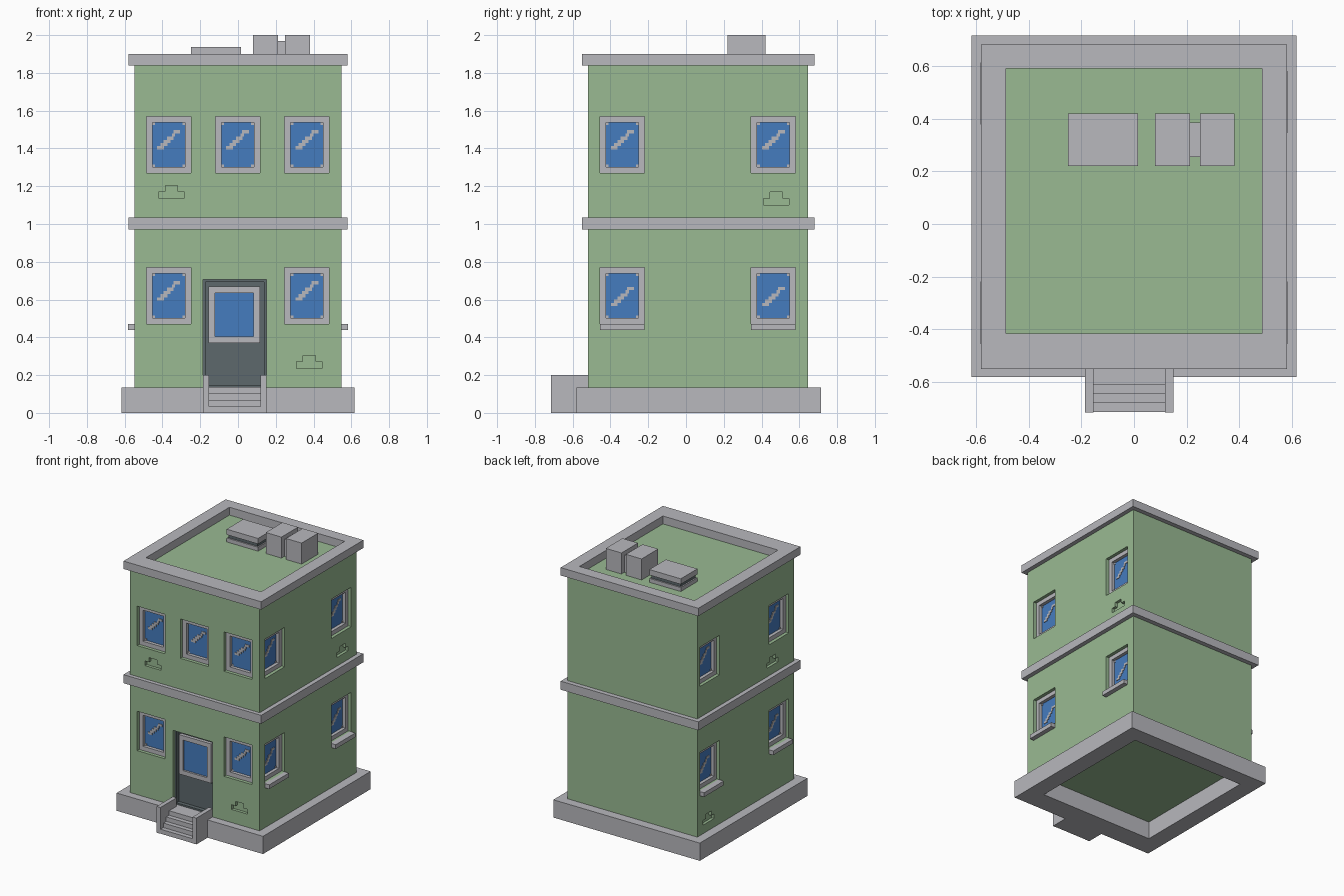
import bpy
import bmesh
from mathutils import Vector

cube = bpy.data.objects.get("Cube")
if cube:
    bpy.data.objects.remove(cube, do_unlink=True)


def make_material(name, rgb):
    m = bpy.data.materials.new(name)
    m.use_nodes = True
    m.diffuse_color = (*rgb, 1)
    m.node_tree.nodes["Principled BSDF"].inputs["Base Color"].default_value = (*rgb, 1)
    return m


MATS = [make_material("wall green", (0.32, 0.49, 0.29)),
        make_material("pale grey", (0.48, 0.48, 0.51)),
        make_material("glass blue", (0.06, 0.20, 0.52)),
        make_material("door slate", (0.11, 0.14, 0.15))]
GREEN, GREY, BLUE, SLATE = range(4)

# Wall extents
X0, X1, Y0, Y1 = -0.547, 0.547, -0.52, 0.645
FLOOR, ROOF = 0.135, 1.84


def front(u, d, z):
    return Vector((u, Y0 + d, z))


def right(u, d, z):
    return Vector((X1 - d, u, z))


def left(u, d, z):
    return Vector((X0 + d, u, z))


def world(x, y, z):
    return Vector((x, y, z))


class Part:
    """Collects coloured prisms into one mesh object."""

    def __init__(self, name):
        self.name = name
        self.bm = bmesh.new()

    def prism(self, outline, d0, d1, mat, side=world):
        a = [self.bm.verts.new(side(u, d0, z)) for u, z in outline]
        b = [self.bm.verts.new(side(u, d1, z)) for u, z in outline]
        faces = [a, b[::-1]]
        for i in range(len(a)):
            j = (i + 1) % len(a)
            faces.append([a[j], a[i], b[i], b[j]])
        for f in faces:
            self.bm.faces.new(f).material_index = mat

    def box(self, u0, u1, d0, d1, z0, z1, mat, side=world):
        self.prism([(u0, z0), (u1, z0), (u1, z1), (u0, z1)], d0, d1, mat, side)

    def frame(self, u0, u1, d0, d1, z0, z1, w, mat, side):
        self.box(u0, u0 + w, d0, d1, z0, z1, mat, side)
        self.box(u1 - w, u1, d0, d1, z0, z1, mat, side)
        self.box(u0 + w, u1 - w, d0, d1, z0, z0 + w, mat, side)
        self.box(u0 + w, u1 - w, d0, d1, z1 - w, z1, mat, side)

    def ring(self, outer, inner, z0, z1, mat):
        loops = []
        for (xa, xb, ya, yb) in (outer, inner):
            for z in (z0, z1):
                loops.append([self.bm.verts.new((x, y, z)) for x, y in
                              ((xa, ya), (xb, ya), (xb, yb), (xa, yb))])
        ob, ot, ib, it = loops
        for p, q in ((ob, ot), (ot, it), (it, ib), (ib, ob)):
            for i in range(4):
                j = (i + 1) % 4
                self.bm.faces.new((p[i], p[j], q[j], q[i])).material_index = mat

    def finish(self):
        bmesh.ops.recalc_face_normals(self.bm, faces=self.bm.faces)
        mesh = bpy.data.meshes.new(self.name)
        self.bm.to_mesh(mesh)
        self.bm.free()
        for m in MATS:
            mesh.materials.append(m)
        ob = bpy.data.objects.new(self.name, mesh)
        bpy.context.collection.objects.link(ob)
        return ob


cutter = Part("wall_cutter")


# Recessed window with frame, glass, corner studs, glint and optional sill
def window(name, side, u, z, sill=False, glint=0.0):
    w, h, bar = 0.118, 0.15, 0.032
    cutter.box(u - w, u + w, -0.05, 0.06, z - h, z + h, GREEN, side)
    p = Part(name)
    p.frame(u - w, u + w, 0.025, 0.06, z - h, z + h, bar, GREY, side)
    gw, gh = w - bar, h - bar
    p.box(u - gw, u + gw, 0.05, 0.06, z - gh, z + gh, BLUE, side)
    s = 0.014
    for a in (-gw, gw - s):
        for b in (-gh, gh - s):
            p.box(u + a, u + a + s, 0.046, 0.05, z + b, z + b + s, GREY, side)
    flip = -1 if side is left else 1
    for i in range(6):
        c = u + flip * (i - 2.5) * 0.017
        half = 0.009 if i == 4 else 0.018
        b = z + glint - 0.025 + i * 0.017
        p.box(c - half, c + half, 0.046, 0.05, b, b + 0.017, GREY, side)
    if sill:
        p.box(u - w, u + w, -0.035, 0.01, z - h - 0.032, z - h, GREY, side)
    p.finish()


UPPER, LOWER = 1.42, 0.62
for tag, u in (("right", -0.367), ("middle", -0.002), ("left", 0.365)):
    window("front_upper_window_" + tag, front, u, UPPER)
    if tag != "middle":
        window("front_lower_window_" + tag, front, u, LOWER)
for tag, side, rear in (("left", right, 0.463), ("right", left, 0.495)):
    for end, u in (("front", -0.337), ("rear", rear)):
        window(f"{tag}_side_upper_window_{end}", side, u, UPPER)
        window(f"{tag}_side_lower_window_{end}", side, u, LOWER, True, -0.03)

# Stepped brick recesses in the walls
for side, u, z in ((front, -0.352, 1.135), (front, 0.378, 0.235),
                   (right, 0.478, 1.10), (left, -0.26, 1.10), (left, 0.51, 0.20)):
    half = [(0.067, 0), (0.067, 0.036), (0.033, 0.036), (0.033, 0.07)]
    outline = [(u + a, z + b) for a, b in half]
    outline += [(u - a, z + b) for a, b in reversed(half)]
    cutter.prism(outline, -0.05, 0.022, GREEN, side)

# Door: slate panel and lining, framed pane
DA, DB, DTOP = -0.185, 0.15, 0.705
cutter.box(DA, DB, -0.05, 0.07, 0.1, DTOP, GREEN, front)
door = Part("front_door")
door.box(DA, DB, 0.055, 0.07, FLOOR, DTOP, SLATE, front)
door.frame(DA, DB, 0.025, 0.055, FLOOR, DTOP, 0.012, SLATE, front)
door.frame(-0.155, 0.117, 0.03, 0.055, 0.37, 0.67, 0.034, GREY, front)
door.box(-0.121, 0.083, 0.045, 0.055, 0.404, 0.636, BLUE, front)
door.finish()

# Walls with all openings cut
walls = Part("walls")
walls.box(X0, X1, Y0, Y1, FLOOR, ROOF, GREEN)
walls = walls.finish()
cut = cutter.finish()
cut.hide_render = True
mod = walls.modifiers.new("openings", "BOOLEAN")
mod.operation = "DIFFERENCE"
mod.solver = "EXACT"
mod.object = cut
bpy.context.view_layer.objects.active = walls
bpy.ops.object.modifier_apply(modifier=mod.name)
bpy.data.objects.remove(cut, do_unlink=True)

# Hollow plinth, floor band and parapet
INNER = (-0.485, 0.485, -0.415, 0.59)
WALL = (X0 + 0.002, X1 - 0.002, Y0 + 0.002, Y1 - 0.002)
LEDGE = (-0.58, 0.58, -0.55, 0.68)
for name, outer, inner, z0, z1 in (
        ("plinth", (-0.617, 0.617, -0.58, 0.715), INNER, 0, FLOOR),
        ("floor_band", LEDGE, WALL, 0.97, 1.035),
        ("parapet", LEDGE, INNER, ROOF, 1.90)):
    p = Part(name)
    p.ring(outer, inner, z0, z1, GREY)
    p.finish()

# Entrance steps between two cheek walls
steps = Part("entrance_steps")
for a, b in ((DA, -0.153), (0.118, DB)):
    steps.box(a, b, -0.715, Y0, 0, 0.2, GREY)
for i in range(4):
    steps.box(-0.153, 0.118, -0.713 + i * 0.034, -0.57, i * 0.034, (i + 1) * 0.034, GREY)
steps.finish()

# Rooftop units
vent = Part("roof_vent")
vent.box(-0.25, 0.015, 0.22, 0.42, ROOF, 1.87, GREY)
vent.box(-0.24, 0.005, 0.23, 0.41, 1.87, 1.895, SLATE)
vent.box(-0.25, 0.015, 0.22, 0.42, 1.895, 1.937, GREY)
vent.finish()
twin = Part("roof_twin_unit")
twin.box(0.08, 0.212, 0.22, 0.42, ROOF, 2.0, GREY)
twin.box(0.25, 0.382, 0.22, 0.42, ROOF, 2.0, GREY)
twin.box(0.212, 0.25, 0.255, 0.385, ROOF, 1.97, GREY)
twin.finish()
